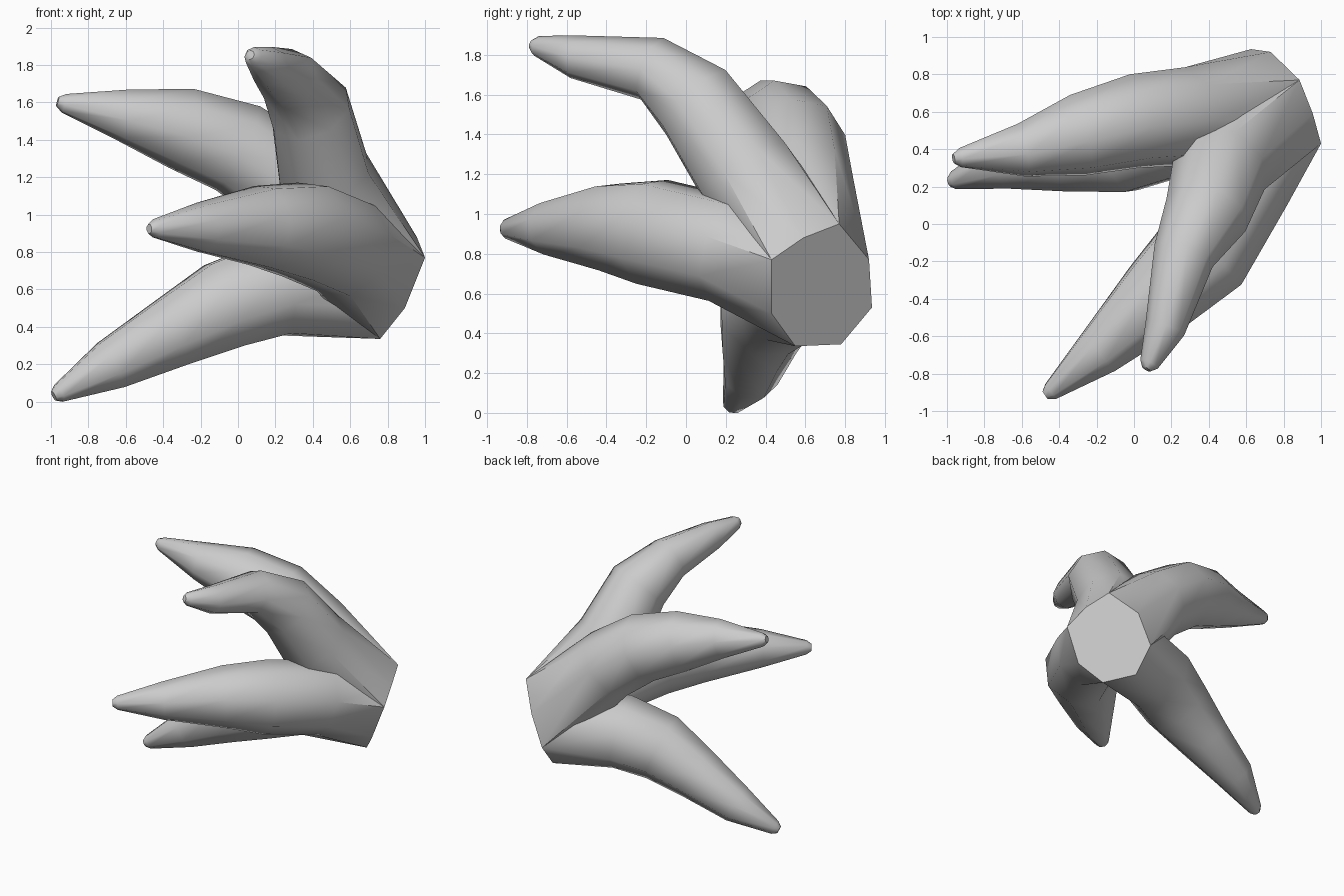
import bpy, bmesh, math
from mathutils import Vector

if "Cube" in bpy.data.objects:
    bpy.data.objects.remove(bpy.data.objects["Cube"])

grey = bpy.data.materials.new("plain_grey")
grey.diffuse_color = (0.6, 0.6, 0.6, 1)
grey.use_nodes = True
grey.node_tree.nodes["Principled BSDF"].inputs["Base Color"].default_value = grey.diffuse_color

# Slanted eight-sided wrist outline, given as (y, z) on a tilted plane
outline = [(.43, .77), (.43, .50), (.55, .335), (.78, .345),
           (.935, .53), (.92, .77), (.77, .95), (.59, .88)]
wrist = [Vector((1 - .55 * (y - .43) + .4 * (z - .77), y, z)) for y, z in outline]
centre = sum(wrist, Vector()) / 8
axis = Vector((-1, -.55, .4)).normalized()      # points into the body


def finish(name, bm):
    bmesh.ops.recalc_face_normals(bm, faces=bm.faces)
    mesh = bpy.data.meshes.new(name)
    bm.to_mesh(mesh)
    bm.free()
    mesh.materials.append(grey)
    obj = bpy.data.objects.new(name, mesh)
    bpy.context.collection.objects.link(obj)
    bpy.ops.object.select_all(action='DESELECT')
    obj.select_set(True)
    bpy.context.view_layer.objects.active = obj
    bpy.ops.object.shade_smooth_by_angle(angle=math.radians(50))


def finger(name, path):
    """Tapering tube lofted from the wrist outline; path is (x, y, z, radius)."""
    bm = bmesh.new()
    rings = [[bm.verts.new(p) for p in wrist]]
    pts = [centre] + [Vector(p[:3]) for p in path]
    u = wrist[0] - centre
    u = (u - axis * u.dot(axis)).normalized()
    turn = axis.cross(wrist[0] - centre).dot(wrist[2] - centre)
    old = axis
    for i, p in enumerate(path, 1):
        nxt = pts[min(i + 1, len(pts) - 1)]
        t = ((pts[i] - pts[i - 1]).normalized() + (nxt - pts[i]).normalized()).normalized()
        u = old.rotation_difference(t) @ u      # carry the frame along the path
        old = t
        v = t.cross(u) if turn > 0 else u.cross(t)
        rings.append([bm.verts.new(pts[i] + p[3] * 1.04 *
                      (u * math.cos(k * math.pi / 4) + v * math.sin(k * math.pi / 4)))
                      for k in range(8)])
    for a, b in zip(rings, rings[1:]):
        for k in range(8):
            bm.faces.new((a[k], a[(k + 1) % 8], b[(k + 1) % 8], b[k]))
    bm.faces.new(rings[-1])
    finish(name, bm)


# Four curved fingers
finger("upper_front_finger", [
    (.46, .30, 1.20, .255), (.385, .05, 1.56, .22), (.265, -.17, 1.73, .16),
    (.165, -.56, 1.79, .105), (.08, -.75, 1.845, .05), (.065, -.775, 1.853, .025)])
finger("upper_back_finger", [
    (.28, .575, 1.16, .255), (0, .55, 1.355, .245), (-.30, .475, 1.46, .215),
    (-.60, .395, 1.53, .14), (-.93, .355, 1.595, .05), (-.965, .35, 1.605, .025)])
finger("lower_front_finger", [
    (.575, .21, .82, .265), (.36, -.17, .91, .265), (.13, -.385, .935, .22),
    (-.19, -.685, .93, .135), (-.445, -.895, .925, .05), (-.475, -.915, .923, .025)])
finger("lower_back_finger", [
    (.21, .51, .61, .265), (-.07, .405, .515, .245), (-.35, .365, .37, .195),
    (-.68, .325, .195, .14), (-.955, .235, .045, .052), (-.985, .225, .03, .027)])

# Palm filling the webs between neighbouring fingers, with the flat wrist end
bm = bmesh.new()
webs = [(.58, .51, 1.25), (.69, .30, 1.05), (.60, .36, .51), (.42, .80, .70)]
for p in wrist + [Vector(w) for w in webs]:
    bm.verts.new(p)
hull = bmesh.ops.convex_hull(bm, input=bm.verts)
bmesh.ops.delete(bm, geom=[g for g in hull["geom_interior"]
                           if isinstance(g, bmesh.types.BMVert)], context='VERTS')
bmesh.ops.dissolve_limit(bm, angle_limit=math.radians(2), verts=bm.verts, edges=bm.edges)
finish("palm", bm)
